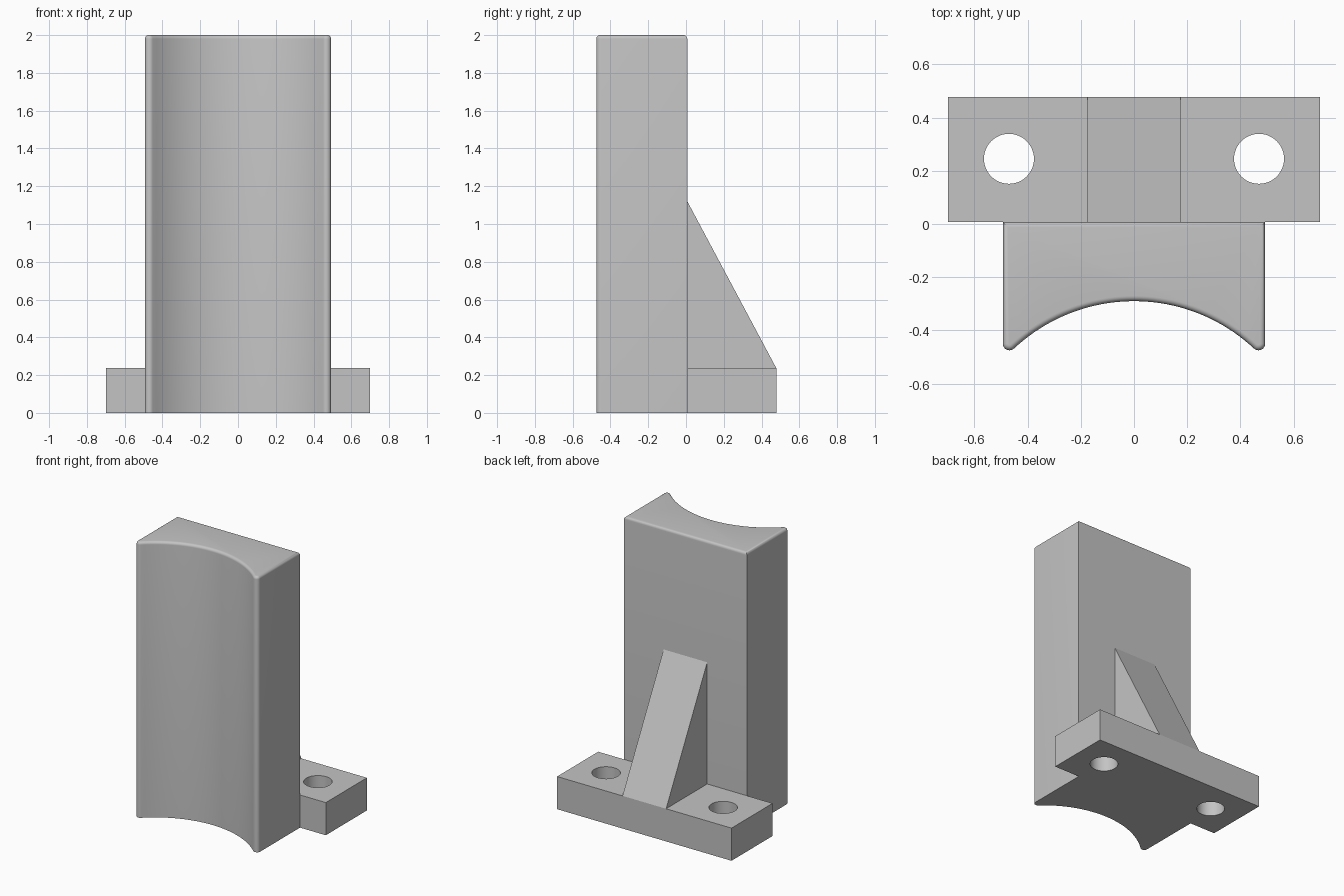
import bpy, bmesh
from math import sin, cos, pi, sqrt, atan2, radians

if "Cube" in bpy.data.objects:
    bpy.data.objects.remove(bpy.data.objects["Cube"], do_unlink=True)

grey = bpy.data.materials.new("plain grey")
grey.use_nodes = True
colour = (0.55, 0.55, 0.55, 1)
grey.diffuse_color = colour
grey.node_tree.nodes["Principled BSDF"].inputs["Base Color"].default_value = colour

HALF, BACK = 0.493, 0.007          # upright half width and rear plane
R, ARC_Y, TIP = 0.66, -0.95, 0.025  # hollow radius, its centre, tip rounding
HEIGHT, EDGE = 2.0, 0.02           # upright height, top edge rounding


def finish(name, bm):
    bmesh.ops.recalc_face_normals(bm, faces=bm.faces)
    mesh = bpy.data.meshes.new(name)
    bm.to_mesh(mesh)
    bm.free()
    mesh.materials.append(grey)
    obj = bpy.data.objects.new(name, mesh)
    bpy.context.collection.objects.link(obj)
    return obj


def smooth(obj):
    bpy.ops.object.select_all(action='DESELECT')
    obj.select_set(True)
    bpy.context.view_layer.objects.active = obj
    bpy.ops.object.shade_smooth_by_angle(angle=radians(32))


def loft(name, rings):
    bm = bmesh.new()
    loops = [[bm.verts.new(p) for p in ring] for ring in rings]
    n = len(loops[0])
    for low, high in zip(loops, loops[1:]):
        for i in range(n):
            j = (i + 1) % n
            bm.faces.new((low[i], low[j], high[j], high[i]))
    bm.faces.new(loops[0])
    bm.faces.new(loops[-1])
    return finish(name, bm)


def outline(d, z):
    """Upright cross-section, pulled inward by d."""
    tip_x = HALF - TIP
    tip_y = ARC_Y + sqrt((R + TIP) ** 2 - tip_x ** 2)
    reach = atan2(tip_x, tip_y - ARC_Y)
    half = [((R + d) * sin(reach * i / 20), ARC_Y + (R + d) * cos(reach * i / 20))
            for i in range(21)]
    start = -pi / 2 - reach
    for i in range(1, 11):
        a = start - start * i / 10
        half.append((tip_x + (TIP - d) * cos(a), tip_y + (TIP - d) * sin(a)))
    half.append((HALF - d, BACK - d))
    mirrored = [(-x, y) for x, y in reversed(half[1:])]
    return [(x, y, z) for x, y in half + mirrored]


# Hollow-fronted upright with softened top edges
rings = [outline(0, 0)]
for i in range(7):
    t = pi / 2 * i / 6
    rings.append(outline(EDGE * (1 - cos(t)), HEIGHT - EDGE + EDGE * sin(t)))
smooth(loft("upright", rings))


# Foot plate
FOOT_X, FOOT_Y, FOOT_Z = 0.70, 0.478, 0.237
corners = [(-FOOT_X, BACK), (FOOT_X, BACK), (FOOT_X, FOOT_Y), (-FOOT_X, FOOT_Y)]
foot = loft("foot_plate", [[(x, y, z) for x, y in corners] for z in (0, FOOT_Z)])

# Bolt holes through the foot plate
cutters = []
for side in (-1, 1):
    rings = [[(side * 0.47 + 0.094 * cos(2 * pi * i / 48),
               0.245 + 0.094 * sin(2 * pi * i / 48), z) for i in range(48)]
             for z in (-0.1, FOOT_Z + 0.1)]
    cutter = loft("hole_cutter", rings)
    cutter.hide_render = True
    mod = foot.modifiers.new("hole", 'BOOLEAN')
    mod.operation, mod.solver, mod.object = 'DIFFERENCE', 'EXACT', cutter
    cutters.append(cutter)
graph = bpy.context.evaluated_depsgraph_get()
drilled = bpy.data.meshes.new_from_object(foot.evaluated_get(graph))
foot.modifiers.clear()
foot.data = drilled
for cutter in cutters:
    bpy.data.objects.remove(cutter, do_unlink=True)
smooth(foot)

# Sloping rib bracing the upright
side_view = [(BACK, FOOT_Z), (FOOT_Y, FOOT_Z), (BACK, 1.12)]
loft("brace_rib", [[(x, y, z) for y, z in side_view] for x in (-0.175, 0.175)])
